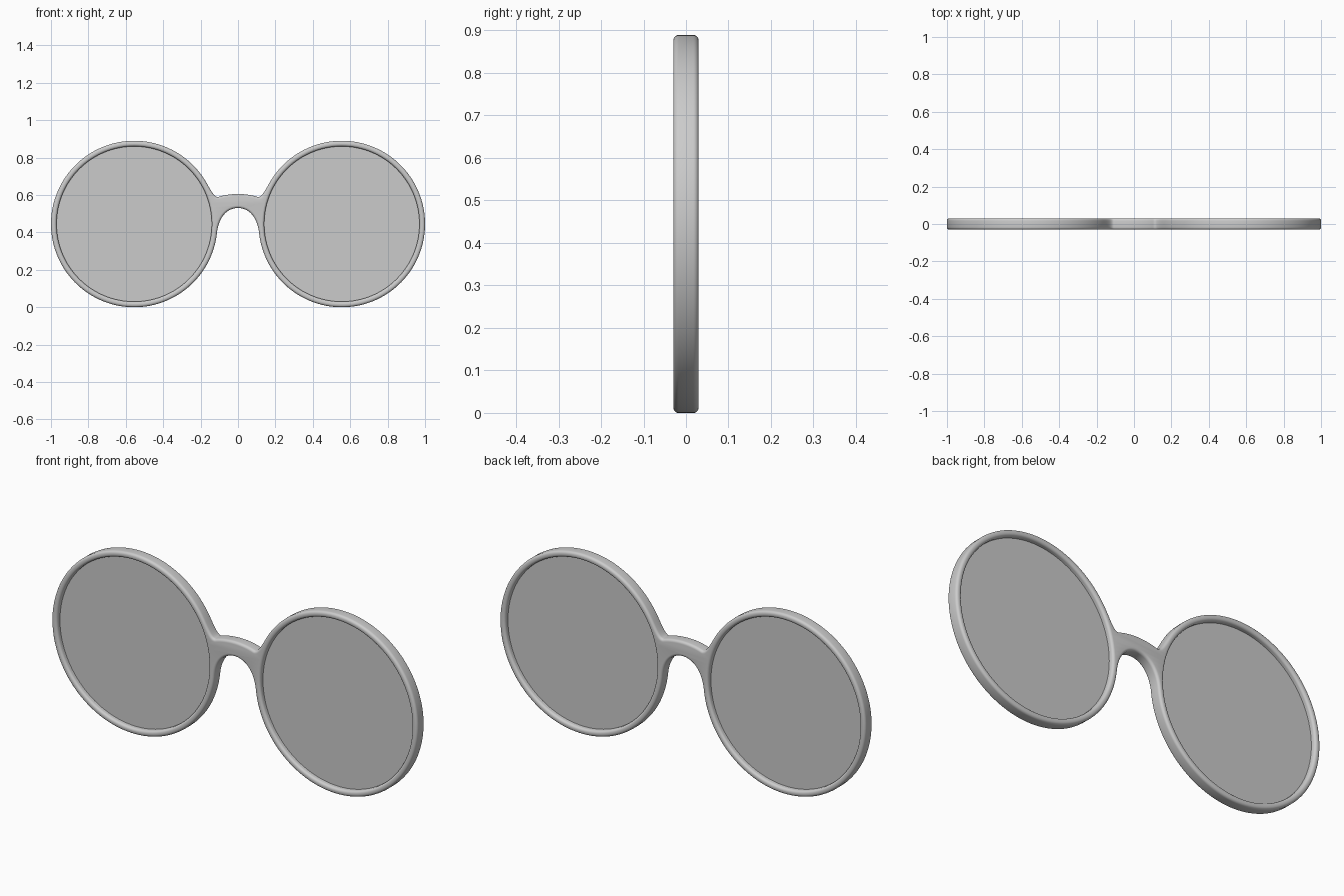
import bpy
import bmesh
import math
from mathutils import Vector
from mathutils.geometry import interpolate_bezier

if "Cube" in bpy.data.objects:
    bpy.data.objects.remove(bpy.data.objects["Cube"])

CX, CZ = 0.555, 0.4445        # centre of the right lens
R_OUT, R_IN = 0.445, 0.415    # rim radii
HALF_DEPTH, BEVEL = 0.03, 0.013


def arc(r, a0, a1, n):
    return [Vector((CX + r * math.cos(math.radians(a0 + (a1 - a0) * i / n)),
                    CZ + r * math.sin(math.radians(a0 + (a1 - a0) * i / n)), 0))
            for i in range(n + 1)]


def bez(*pts, n=12):
    return [p.to_3d() for p in interpolate_bezier(*[Vector((x, z, 0)) for x, z in pts], n)]


def add_loop(curve, pts):
    s = curve.splines.new('POLY')
    s.points.add(len(pts) - 1)
    for sp, p in zip(s.points, pts):
        sp.co = (p.x, p.y, 0, 1)
    s.use_cyclic_u = True


def mirrored(pts):
    return [Vector((-p.x, p.y, 0)) for p in reversed(pts)]


# Right half of the outline: bridge top, fillet, rim, nose arch
rim = arc(R_OUT, 150, -174, 110)
a, b = rim[0], rim[-1]
half = bez((0, 0.605), (0.04, 0.605), (0.08, 0.598), (0.105, 0.589))
half += bez((0.105, 0.589), (0.125, 0.583), (0.145, 0.624), (a.x, a.y))[1:]
half += rim[1:]
half += bez((b.x, b.y), (0.103, 0.48), (0.06, 0.53), (0, 0.53), n=18)[1:]

# Frame: filled outline with two lens holes and rounded edges
curve = bpy.data.curves.new("frame", 'CURVE')
curve.dimensions = '2D'
curve.fill_mode = 'BOTH'
curve.extrude = HALF_DEPTH - BEVEL
curve.bevel_depth = BEVEL
curve.bevel_resolution = 4
curve.offset = -BEVEL
add_loop(curve, half + mirrored(half)[1:-1])
hole = arc(R_IN, 0, 360, 120)[:-1]
add_loop(curve, hole)
add_loop(curve, mirrored(hole))
frame = bpy.data.objects.new("frame", curve)
bpy.context.collection.objects.link(frame)
frame.rotation_euler.x = math.pi / 2
bpy.context.view_layer.objects.active = frame
frame.select_set(True)
bpy.ops.object.convert(target='MESH')
frame = bpy.context.object
bpy.ops.object.transform_apply(location=False, rotation=True, scale=False)
bm = bmesh.new()
bm.from_mesh(frame.data)
bmesh.ops.remove_doubles(bm, verts=bm.verts, dist=0.0002)
bmesh.ops.recalc_face_normals(bm, faces=bm.faces)
bm.to_mesh(frame.data)
bm.free()
bpy.ops.object.shade_smooth_by_angle(angle=math.radians(35))

# Lenses: thin, slightly see-through discs seated in the rims
glass = bpy.data.materials.new("lens_glass")
glass.diffuse_color = (0.8, 0.8, 0.8, 0.85)
glass.use_nodes = True
glass.node_tree.nodes["Principled BSDF"].inputs["Base Color"].default_value = glass.diffuse_color
for name, side in (("lens_right", 1), ("lens_left", -1)):
    bpy.ops.mesh.primitive_cylinder_add(vertices=96, radius=R_IN + 0.004, depth=0.01,
                                        location=(side * CX, 0, CZ),
                                        rotation=(math.pi / 2, 0, 0))
    lens = bpy.context.object
    lens.name = name
    lens.data.materials.append(glass)
    bpy.ops.object.shade_smooth_by_angle(angle=math.radians(35))
